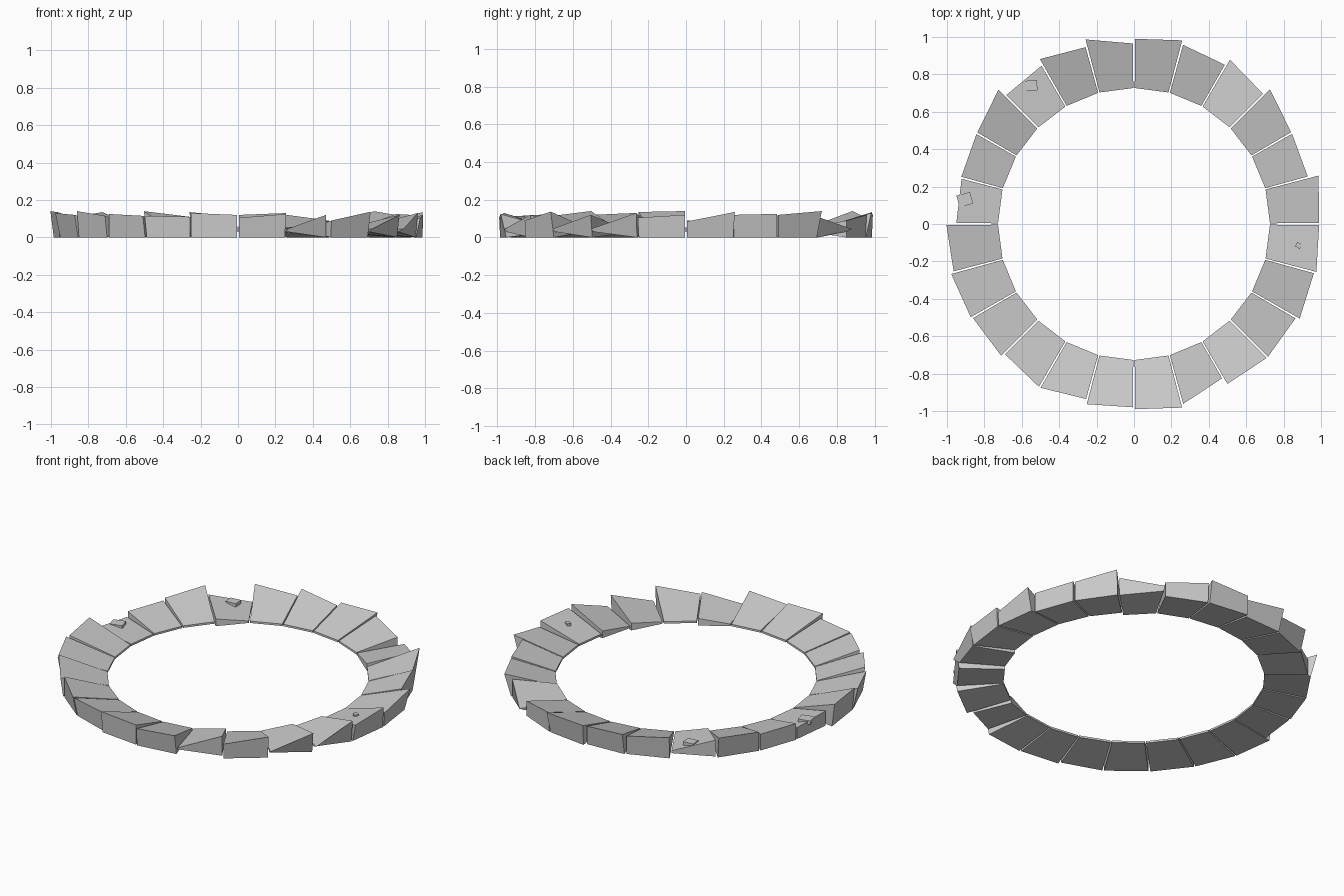
import bpy, bmesh
from math import cos, sin, radians
from mathutils import Matrix

if "Cube" in bpy.data.objects:
    bpy.data.objects.remove(bpy.data.objects["Cube"])

# stone ring, one entry per 15 degrees: outer radius and top height at each end
STONES = [
    (.99, .085, 1.02, .135), (.963, .12, .973, .125), (.973, .12, 1.023, .14),
    (.98, .11, 1.017, 0), (.98, .09, .993, .12), (1.015, .13, .99, .12),
    (.965, .11, 1.02, .135), (.98, .11, 1.015, .14), (.98, 0, .97, .10),
    (1.02, .135, .97, .115), (.97, .10, .957, .10), (.953, .07, .95, .09),
    (1.003, .14, .997, .135), (1.013, .13, 1.005, .12), (.997, .14, 1.0, .115),
    (.98, .125, 1.008, .115), (1.008, .115, .97, .11), (.996, .13, .98, .12),
    (.99, .105, 1.015, .125), (.997, 0, .95, .12), (.99, .09, 1.008, .137),
    (1.008, 0, 1.0, .12), (1.02, 0, .997, .13), (1.008, .105, .99, .12),
]


def polar(r, a, z):
    return (r * cos(a), r * sin(a), z)


def make_object(name, bm):
    bmesh.ops.recalc_face_normals(bm, faces=bm.faces)
    me = bpy.data.meshes.new(name)
    bm.to_mesh(me)
    bm.free()
    ob = bpy.data.objects.new(name, me)
    bpy.context.collection.objects.link(ob)
    return ob


# wedge stone: thin inner edge, thick outer face (height 0 = end tapers to a thin edge)
def stone(i, r0, h0, r1, h1):
    bm = bmesh.new()
    ends = []
    for a, r, h, other in ((i * 15 + .3, r0, h0, h1), (i * 15 + 14.7, r1, h1, h0)):
        a = radians(a)
        lo, hi = (0, h) if h else (.03, .045)
        half = .022 if not other else .006
        ends.append([bm.verts.new(polar(*p)) for p in (
            (.727, a, .04 - half), (min(r, .985), a, lo), (r, a, hi), (.727, a, .04 + half))])
    A, B = ends
    bm.faces.new(A[::-1])
    bm.faces.new(B)
    for k in range(4):
        n = (k + 1) % 4
        bm.faces.new((A[k], A[n], B[n], B[k]))
    make_object(f"ring_stone_{i + 1:02d}", bm)


for i, s in enumerate(STONES):
    stone(i, *s)

# small chips lying on three of the stones
for x, y, z, size, turn in ((-.55, .74, .068, .065, 5), (-.905, .13, .072, .075, 15),
                            (.88, -.115, .085, .03, -30)):
    bm = bmesh.new()
    bmesh.ops.create_cube(bm, size=1, matrix=Matrix.Translation((x, y, z))
                          @ Matrix.Rotation(radians(turn), 4, 'Z')
                          @ Matrix.Diagonal((size, size * .85, .022, 1)))
    make_object("stone_chip", bm)
